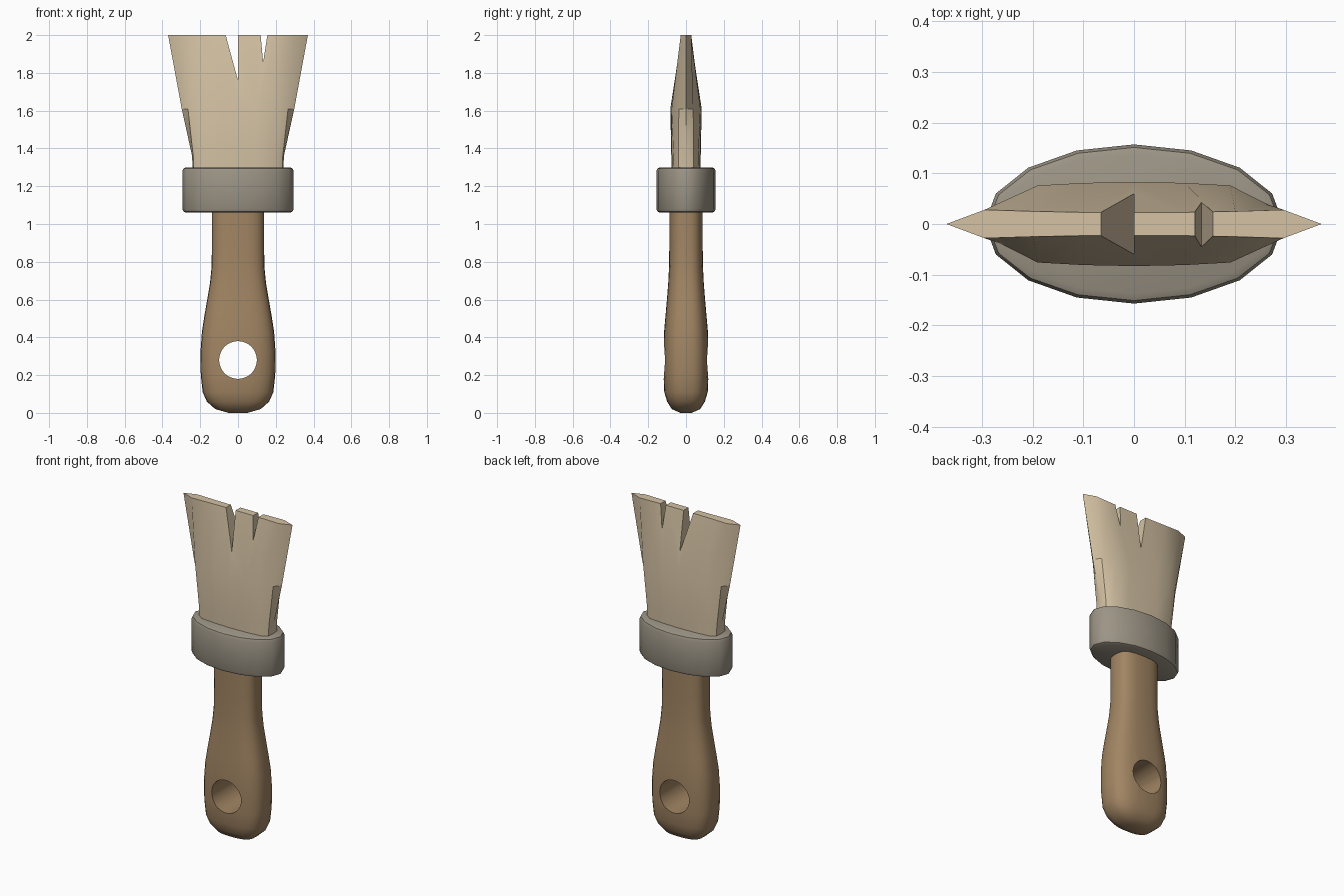
import bpy, bmesh, math

if "Cube" in bpy.data.objects:
    bpy.data.objects.remove(bpy.data.objects["Cube"])


def material(name, rgb):
    m = bpy.data.materials.new(name)
    m.diffuse_color = (*rgb, 1)
    m.use_nodes = True
    m.node_tree.nodes["Principled BSDF"].inputs["Base Color"].default_value = m.diffuse_color
    return m


def loft(name, rings, mat):
    """Skin a stack of equal-length rings and cap both ends."""
    bm = bmesh.new()
    loops = [[bm.verts.new(p) for p in r] for r in rings]
    n = len(loops[0])
    for a, b in zip(loops, loops[1:]):
        for i in range(n):
            j = (i + 1) % n
            bm.faces.new((a[i], a[j], b[j], b[i]))
    bm.faces.new(loops[0][::-1])
    bm.faces.new(loops[-1])
    bmesh.ops.recalc_face_normals(bm, faces=bm.faces)
    me = bpy.data.meshes.new(name)
    bm.to_mesh(me)
    bm.free()
    ob = bpy.data.objects.new(name, me)
    bpy.context.collection.objects.link(ob)
    me.materials.append(mat)
    return ob


def select(ob):
    bpy.ops.object.select_all(action='DESELECT')
    ob.select_set(True)
    bpy.context.view_layer.objects.active = ob


def cut(ob, cutter):
    select(ob)
    m = ob.modifiers.new("cut", 'BOOLEAN')
    m.operation = 'DIFFERENCE'
    m.solver = 'EXACT'
    m.object = cutter
    bpy.ops.object.modifier_apply(modifier=m.name)
    bpy.data.objects.remove(cutter, do_unlink=True)


def smooth(ob, angle):
    select(ob)
    bpy.ops.object.shade_smooth_by_angle(angle=math.radians(angle))


def oval(z, a, b, n, e=2.0):
    """Superellipse ring with half sizes a, b."""
    pts = []
    for i in range(n):
        t = 2 * math.pi * i / n
        c, s = math.cos(t), math.sin(t)
        pts.append((a * math.copysign(abs(c) ** (2 / e), c),
                    b * math.copysign(abs(s) ** (2 / e), s), z))
    return pts


def prism(name, outline, mat):
    """Front-view outline (x, z) extended through y, used as a cutter."""
    return loft(name, [[(x, y, z) for x, z in outline] for y in (-0.4, 0.4)], mat)


wood = material("brown wood", (0.36, 0.235, 0.125))
metal = material("warm grey metal", (0.33, 0.295, 0.235))
hair = material("cream bristle", (0.66, 0.54, 0.37))

# Handle with hanging hole
profile = [(0.0, 0.05, 0.03), (0.02, 0.12, 0.075), (0.06, 0.165, 0.1),
           (0.11, 0.187, 0.115), (0.2, 0.197, 0.119), (0.32, 0.199, 0.119),
           (0.43, 0.191, 0.116), (0.52, 0.177, 0.108), (0.6, 0.163, 0.101),
           (0.69, 0.148, 0.094), (0.77, 0.14, 0.09), (0.9, 0.138, 0.088),
           (1.1, 0.139, 0.088)]
handle = loft("handle", [oval(z, a, b, 28, 2.8) for z, a, b in profile], wood)
hole = [(0.1 * math.cos(math.tau * i / 32), 0.28 + 0.1 * math.sin(math.tau * i / 32))
        for i in range(32)]
cut(handle, prism("hole_cutter", hole, wood))
smooth(handle, 40)

# Ferrule: sixteen-sided oval band with softened rims
steps = [(1.06, 0.02), (1.066, 0.006), (1.08, 0), (1.28, 0), (1.294, 0.006), (1.3, 0.02)]
ferrule = loft("ferrule", [oval(z, 0.295 - d, 0.157 - d, 16) for z, d in steps], metal)
smooth(ferrule, 40)


# Bristles: lens-shaped sections flaring to a thin wide tip
def lens(z, quarter):
    right = quarter + [(x, -y) for x, y in quarter[-2:0:-1]]
    ring = [(x, y) for x, y in quarter]                       # right tip to centre front
    ring += [(-x, y) for x, y in quarter[-2::-1]]             # on to left tip
    ring += [(-x, -y) for x, y in quarter[1:]]                # back side
    ring += [(x, -y) for x, y in quarter[-2:0:-1]]
    return [(x, y, z) for x, y in ring]


bristles = loft("bristles", [
    lens(1.27, [(0.24, 0), (0.235, 0.04), (0.2, 0.064), (0.1, 0.073), (0, 0.076)]),
    lens(1.36, [(0.243, 0), (0.237, 0.04), (0.2, 0.066), (0.1, 0.075), (0, 0.078)]),
    lens(1.61, [(0.298, 0), (0.265, 0.038), (0.19, 0.076), (0.1, 0.081), (0, 0.083)]),
    lens(2.0, [(0.37, 0), (0.295, 0.028), (0.2, 0.025), (0.1, 0.023), (0, 0.023)])], hair)
for notch in ([(-0.068, 2.01), (0, 1.76), (0.0, 2.01)],
              [(0.119, 2.01), (0.133, 1.855), (0.157, 2.01)]):
    cut(bristles, prism("notch_cutter", notch, hair))
smooth(bristles, 30)
